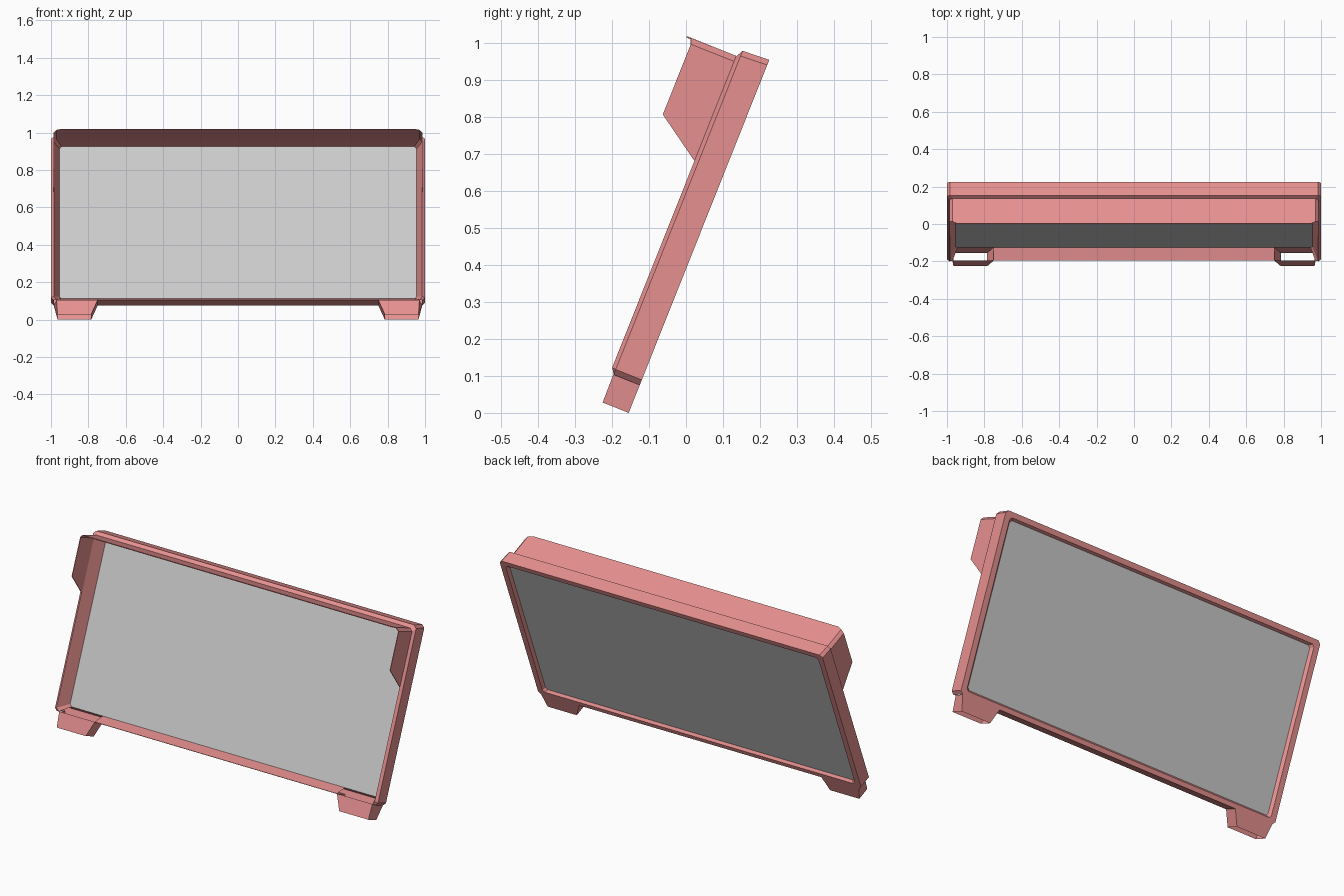
import bpy, bmesh

if "Cube" in bpy.data.objects:
    bpy.data.objects.remove(bpy.data.objects["Cube"])

pink = bpy.data.materials.new("pink")
pink.diffuse_color = (0.8, 0.28, 0.28, 1)
pink.use_nodes = True
pink.node_tree.nodes["Principled BSDF"].inputs["Base Color"].default_value = pink.diffuse_color


def place(x, u, w):
    """Panel space: u runs up the leaning panel, w runs towards the viewer."""
    return (x, -0.155 + 0.37 * u - 0.929 * w, 0.929 * u + 0.37 * w)


def finish(bm, name, mat=None):
    bmesh.ops.remove_doubles(bm, verts=bm.verts, dist=0.0002)
    bmesh.ops.recalc_face_normals(bm, faces=bm.faces)
    me = bpy.data.meshes.new(name)
    bm.to_mesh(me)
    bm.free()
    ob = bpy.data.objects.new(name, me)
    bpy.context.collection.objects.link(ob)
    if mat:
        me.materials.append(mat)
    return ob


def face(bm, pts):
    bm.faces.new([bm.verts.new(place(*p)) for p in pts])


FOOT_X = 0.75


def loop(xh, u0, u1, c, w, w_bottom=None):
    """Rectangle with cut corners, split along the bottom where the feet start."""
    wb = w if w_bottom is None else w_bottom
    right = [(FOOT_X, u0, wb), (xh - c, u0, wb), (xh, u0 + c, w),
             (xh, u1 - c, w), (xh - c, u1, w)]
    return right + [(-x, u, v) for x, u, v in reversed(right)]


recess = loop(0.955, 0.115, 0.99, 0.012, 0.014)
back_in = loop(0.968, 0.105, 1.0, 0.012, 0.0)
back_out = loop(1.0, 0.081, 1.028, 0.015, 0.0)
side = loop(1.0, 0.081, 1.024, 0.015, 0.076)
front = loop(0.985, 0.083, 1.003, 0.015, 0.087, 0.077)

# frame: rings of faces, left open above the two hollow feet
bm = bmesh.new()
rings = [(recess, back_in, False), (back_in, back_out, False),
         (back_out, side, True), (side, front, True), (front, recess, True)]
for a, b, open_feet in rings:
    for i in range(10):
        j = (i + 1) % 10
        if open_feet and i in (0, 8):
            continue
        face(bm, [a[i], a[j], b[j], b[i]])
finish(bm, "frame", pink)

# screen
bm = bmesh.new()
face(bm, recess)
finish(bm, "screen")

# feet: tapered tubes open at both ends
for s, label in ((-1, "left"), (1, "right")):
    bm = bmesh.new()
    top = [back_out[0], back_out[1], front[1], front[0]]
    bottom = [(0.785, 0, 0), (0.965, 0, 0), (0.965, 0, 0.076), (0.785, 0, 0.076)]
    for i in range(4):
        j = (i + 1) % 4
        face(bm, [(s * x, u, w) for x, u, w in (top[i], top[j], bottom[j], bottom[i])])
    finish(bm, label + "_foot", pink)

# hood: thin sheet with side wings, cut corners and a top shelf
bm = bmesh.new()
for s in (-1, 1):
    face(bm, [(s * 0.985, u, w) for u, w in
              ((0.699, 0.087), (0.784, 0.213), (0.988, 0.213), (0.988, 0.087))])
    face(bm, [(s * 0.985, 0.988, 0.087), (s * 0.985, 0.988, 0.213),
              (s * 0.97, 1.003, 0.219), (s * 0.97, 1.003, 0.087)])
face(bm, [(0.97, 1.003, 0.087), (0.97, 1.003, 0.219), (0.945, 1.003, 0.231),
          (-0.945, 1.003, 0.231), (-0.97, 1.003, 0.219), (-0.97, 1.003, 0.087)])
hood = finish(bm, "hood", pink)
mod = hood.modifiers.new("thickness", 'SOLIDIFY')
mod.thickness = 0.004
mod.offset = 0
